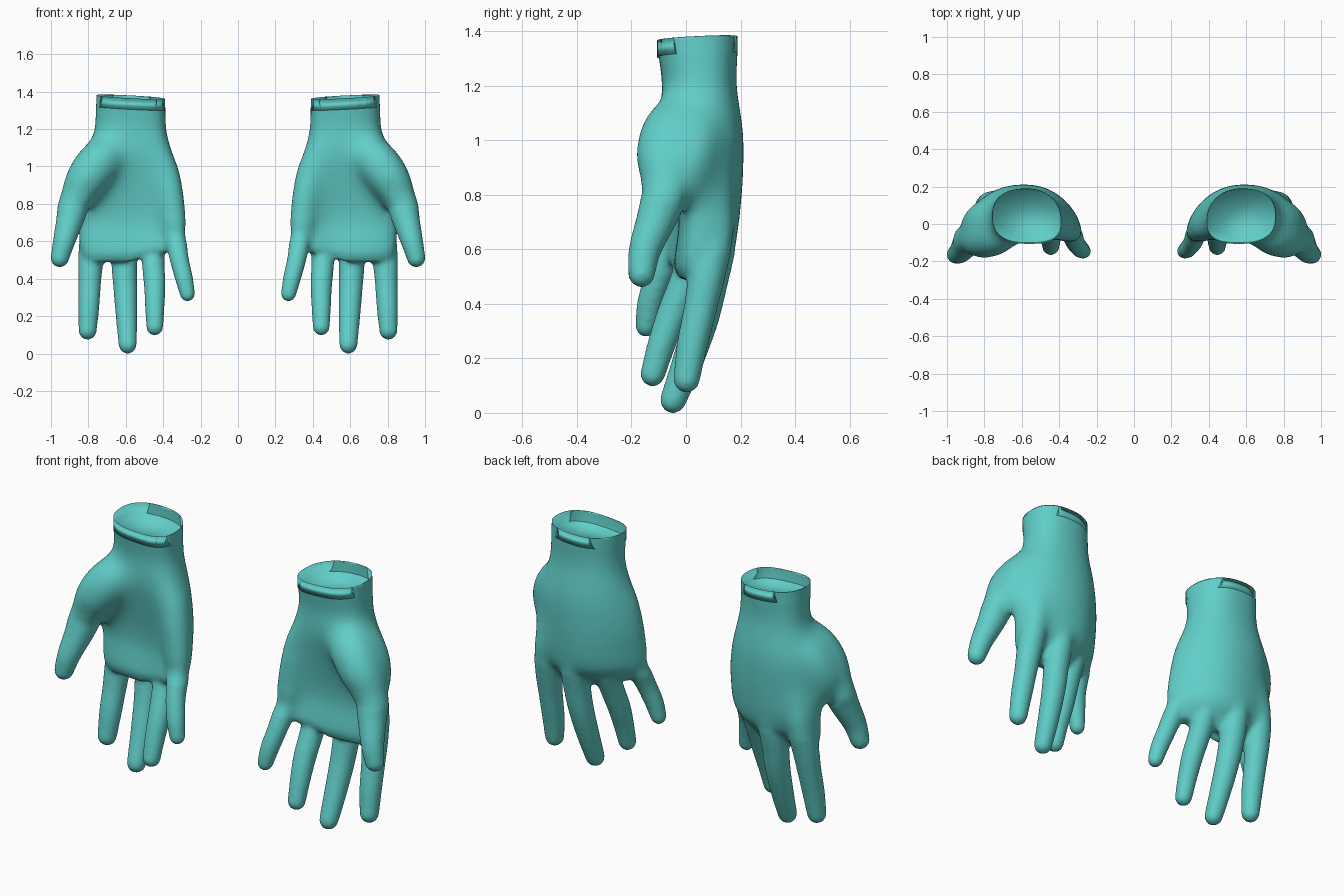
import bpy, bmesh, math
from mathutils import Vector, Matrix

if "Cube" in bpy.data.objects:
    bpy.data.objects.remove(bpy.data.objects["Cube"])


def spline(points, steps=6):
    """Smooth curve through tuples of any length."""
    p = [Vector(q) for q in points]
    p = [2 * p[0] - p[1]] + p + [2 * p[-1] - p[-2]]
    out = []
    for i in range(1, len(p) - 2):
        a, b, c, d = p[i - 1:i + 3]
        for k in range(steps):
            t = k / steps
            out.append(0.5 * (2 * b + (c - a) * t + (2 * a - 5 * b + 4 * c - d) * t * t
                              + (3 * b - a - 3 * c + d) * t ** 3))
    return out + [p[-2]]


def loft(bm, rings):
    """Closed skin over a list of equally sized rings."""
    loops = [[bm.verts.new(co) for co in r] for r in rings]
    n = len(loops[0])
    faces = [bm.faces.new((a[i], a[(i + 1) % n], b[(i + 1) % n], b[i]))
             for a, b in zip(loops, loops[1:]) for i in range(n)]
    faces += [bm.faces.new(loops[0]), bm.faces.new(loops[-1])]
    bmesh.ops.recalc_face_normals(bm, faces=faces)


def tube(bm, points, n=24):
    """Round-ended tube through (x, y, z, radius)."""
    s = spline(points)
    c = [(q.xyz, q.w) for q in s]
    d0 = (c[0][0] - c[1][0]).normalized()
    d1 = (c[-1][0] - c[-2][0]).normalized()
    angs = [math.radians(a) for a in (20, 40, 60, 75, 86)]
    head = [(c[0][0] + d0 * c[0][1] * math.sin(a), c[0][1] * math.cos(a)) for a in reversed(angs)]
    tail = [(c[-1][0] + d1 * c[-1][1] * math.sin(a), c[-1][1] * math.cos(a)) for a in angs]
    c = head + c + tail
    rings = []
    for i, (p, r) in enumerate(c):
        t = (c[min(i + 1, len(c) - 1)][0] - c[max(i - 1, 0)][0]).normalized()
        u = t.cross(Vector((0, 1, 0))).normalized()
        v = t.cross(u)
        rings.append([p + r * (u * math.cos(a) + v * math.sin(a))
                      for a in (2 * math.pi * k / n for k in range(n))])
    loft(bm, rings)


def palm(bm, sections, n=48):
    """Arched cross-sections: z, x0, x1, y centre, half depth, bend inner, bend outer, lift inner."""
    rings = []
    for z, x0, x1, yc, h, bi, bo, lift in spline(sections, 5):
        ring = []
        for k in range(n):
            a = 2 * math.pi * k / n
            u = math.copysign(abs(math.cos(a)) ** 0.82, math.cos(a))
            v = math.copysign(abs(math.sin(a)) ** 0.82, math.sin(a))
            ring.append(Vector(((x0 + x1) / 2 + (x1 - x0) / 2 * u,
                                yc + h * v - (bi if u < 0 else bo) * u * u,
                                z + lift * max(0, -u))))
        rings.append(ring)
    loft(bm, rings)


bm = bmesh.new()
# wrist and palm
palm(bm, [
    (1.46, .39, .757, .042, .148, .03, .0, 0),
    (1.36, .39, .757, .042, .148, .03, .0, 0),
    (1.20, .38, .77, .05, .137, .03, .0, 0),
    (1.10, .355, .80, .055, .148, .04, .01, 0),
    (1.00, .32, .85, .07, .145, .07, .035, 0),
    (.85, .283, .865, .083, .128, .11, .05, 0),
    (.72, .272, .862, .088, .112, .14, .035, .01),
    (.62, .278, .85, .070, .105, .12, .02, .03),
    (.54, .30, .835, .035, .078, .09, .0, .05),
    (.49, .32, .82, .022, .045, .08, -.01, .065)])
# heel of the palm, ball of the thumb and thumb web
tube(bm, [(.47, .0, 1.10, .09), (.395, -.01, .98, .085), (.358, -.03, .83, .075),
          (.345, -.045, .70, .064)])
tube(bm, [(.68, .04, 1.10, .10), (.78, .03, 1.00, .105), (.845, .015, .90, .085),
          (.855, .02, .84, .06)])
# thumb
tube(bm, [(.65, .0, 1.09, .10), (.735, -.05, 1.03, .12), (.812, -.075, .93, .116),
          (.872, -.075, .82, .09), (.897, -.105, .72, .075), (.93, -.15, .60, .06),
          (.953, -.163, .51, .05)])
# index, middle, ring and little fingers
tube(bm, [(.74, .10, .90, .06), (.765, .113, .74, .07), (.775, .10, .63, .072), (.787, .075, .50, .068),
          (.793, .052, .38, .061), (.798, .023, .25, .057), (.804, .002, .122, .049)])
tube(bm, [(.60, .12, .90, .06), (.60, .125, .74, .073), (.605, .11, .62, .075), (.608, .085, .48, .069),
          (.602, .055, .34, .064), (.595, .003, .18, .057), (.590, -.047, .047, .049)])
tube(bm, [(.47, .09, .88, .06), (.46, .085, .72, .066), (.457, .055, .62, .067), (.453, .0, .48, .061),
          (.445, -.05, .36, .058), (.445, -.09, .25, .052), (.445, -.122, .142, .046)])
tube(bm, [(.39, .04, .84, .05), (.36, .005, .72, .056), (.333, -.05, .61, .057), (.313, -.10, .50, .051),
          (.288, -.132, .40, .048), (.270, -.146, .318, .041)])

src = bpy.data.meshes.new("hand_parts")
bm.to_mesh(src)
bm.free()
tmp = bpy.data.objects.new("hand_parts", src)
bpy.context.collection.objects.link(tmp)

# fuse all parts into one soft skin
m = tmp.modifiers.new("fuse", 'REMESH')
m.mode = 'VOXEL'
m.voxel_size = 0.011
m = tmp.modifiers.new("soften", 'SMOOTH')
m.factor = 0.5
m.iterations = 9
dg = bpy.context.evaluated_depsgraph_get()
skin = bpy.data.meshes.new_from_object(tmp.evaluated_get(dg))
bpy.data.objects.remove(tmp)

# melt the palm masses together, fading towards fingers, thumb and wrist
bm = bmesh.new()
bm.from_mesh(skin)
STEPS = 90
for i in range(STEPS):
    f = i / STEPS
    zone = [v for v in bm.verts if .58 + .17 * f < v.co.z < 1.32 - .12 * f
            and not (v.co.z < .78 + .08 * f and v.co.x > .8 and v.co.y < -.02)]
    bmesh.ops.smooth_vert(bm, verts=zone, factor=.5, use_axis_x=True, use_axis_y=True, use_axis_z=True)

# slanted wrist end with a sunken cap
res = bmesh.ops.bisect_plane(bm, geom=bm.verts[:] + bm.edges[:] + bm.faces[:],
                             plane_co=(.39, 0, 1.361), plane_no=(-.05, -.05, 1), clear_outer=True)
rim = [e for e in res['geom_cut'] if isinstance(e, bmesh.types.BMEdge)]
for f in bm.faces:
    f.smooth = True
ext = bmesh.ops.extrude_edge_only(bm, edges=rim)['geom']
for v in ext:
    if isinstance(v, bmesh.types.BMVert):
        v.co.z -= .06
bmesh.ops.contextual_create(bm, geom=[e for e in ext if isinstance(e, bmesh.types.BMEdge)])
bmesh.ops.recalc_face_normals(bm, faces=bm.faces[:])
bm.to_mesh(skin)
bm.free()

mat = bpy.data.materials.new("teal")
mat.diffuse_color = (.12, .62, .58, 1)
mat.use_nodes = True
mat.node_tree.nodes["Principled BSDF"].inputs["Base Color"].default_value = mat.diffuse_color
skin.materials.clear()
skin.materials.append(mat)

# the pair of hands, mirrored over x = 0
other = skin.copy()
other.transform(Matrix.Scale(-1, 4, (1, 0, 0)))
other.flip_normals()
for name, me in (("left_hand", skin), ("right_hand", other)):
    me.name = name
    bpy.context.collection.objects.link(bpy.data.objects.new(name, me))
